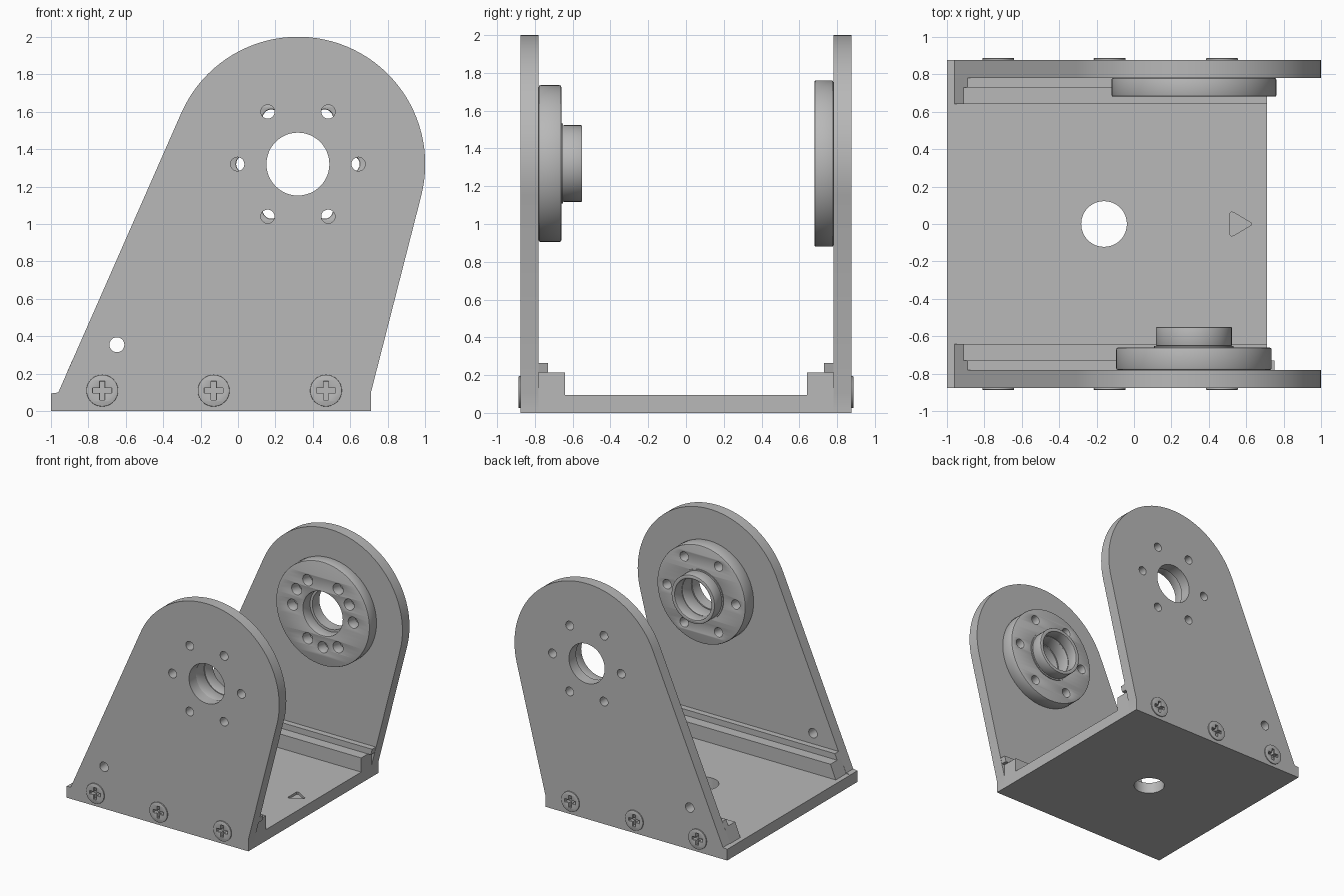
import bpy
from math import sin, cos, pi, atan2, acos, hypot, radians

if "Cube" in bpy.data.objects:
    bpy.data.objects.remove(bpy.data.objects["Cube"], do_unlink=True)

grey = bpy.data.materials.new("machined_grey")
grey.use_nodes = True
colour = (0.48, 0.48, 0.48, 1)
grey.diffuse_color = colour
grey.node_tree.nodes["Principled BSDF"].inputs["Base Color"].default_value = colour


def circle(cx, cy, r, n=32):
    return [(cx + r * cos(2 * pi * i / n), cy + r * sin(2 * pi * i / n)) for i in range(n)]


def cross(cx, cy, a=0.05, w=0.013):
    pts = []
    for k in range(4):
        c, s = round(cos(k * pi / 2)), round(sin(k * pi / 2))
        pts += [(cx + c * x - s * y, cy + s * x + c * y) for x, y in ((a, -w), (a, w), (w, w))]
    return pts


def slab(name, loops, lo, hi, axis="Y", bevel=0.0):
    """Extrude an outline (first loop) with holes (other loops) along an axis."""
    lo, hi = sorted((lo, hi))
    cu = bpy.data.curves.new(name, "CURVE")
    cu.dimensions = "2D"
    cu.fill_mode = "BOTH"
    cu.extrude = (hi - lo) / 2 - bevel
    cu.bevel_depth = bevel
    cu.bevel_resolution = 1
    cu.offset = -bevel
    for pts in loops:
        sp = cu.splines.new("POLY")
        sp.points.add(len(pts) - 1)
        for p, (x, y) in zip(sp.points, pts):
            p.co = (x, y, 0, 1)
        sp.use_cyclic_u = True
    ob = bpy.data.objects.new(name, cu)
    bpy.context.collection.objects.link(ob)
    mid = (lo + hi) / 2
    if axis == "Y":
        ob.rotation_euler.x = pi / 2
        ob.location.y = mid
    else:
        ob.location.z = mid
    cu.materials.append(grey)
    bpy.ops.object.select_all(action="DESELECT")
    ob.select_set(True)
    bpy.context.view_layer.objects.active = ob
    bpy.ops.object.convert(target="MESH")
    ob = bpy.context.view_layer.objects.active
    bpy.ops.object.mode_set(mode="EDIT")
    bpy.ops.mesh.select_all(action="SELECT")
    bpy.ops.mesh.remove_doubles(threshold=0.0001)
    bpy.ops.mesh.normals_make_consistent(inside=False)
    bpy.ops.object.mode_set(mode="OBJECT")
    bpy.ops.object.shade_smooth_by_angle(angle=radians(30))
    return ob


# Shared layout
CX, CZ, R = 0.32, 1.32, 0.68
IN, OUT = 0.78, 0.875
screws = (-0.725, -0.13, 0.47)
SZ = 0.11


def tangent(px, pz, side):
    """Angle at which a line from a point touches the rounded top."""
    dx, dz = px - CX, pz - CZ
    return atan2(dz, dx) + side * acos(R / hypot(dx, dz))


def ring(r, hole, degrees):
    return [circle(CX + r * cos(radians(d)), CZ + r * sin(radians(d)), hole, 20) for d in degrees]


# Base plate with drain hole and engraved arrow
arrow = [(0.51, -0.055), (0.52, -0.065), (0.535, -0.06), (0.625, -0.006),
         (0.625, 0.006), (0.535, 0.06), (0.52, 0.065), (0.51, 0.055)]
base = [(-1, -IN), (0.71, -IN), (0.71, IN), (-1, IN)]
slab("base_plate", [base, circle(-0.16, 0, 0.122, 48), arrow], 0, 0.095, "Z")
slab("arrow_floor", [arrow], 0, 0.075, "Z")

# Side plate outline with rounded top
a0 = tangent(0.71, 0.1, 1)
a1 = tangent(-0.96, 0.1, -1) + 2 * pi
arc = [a0 + (a1 - a0) * i / 48 for i in range(49)]
outline = [(-1, 0), (0.71, 0), (0.71, 0.1)]
outline += [(CX + R * cos(a), CZ + R * sin(a)) for a in arc]
outline += [(-0.96, 0.1), (-1, 0.095)]
six = range(0, 360, 60)
plate_holes = [circle(CX, CZ, 0.168, 48), circle(-0.647, 0.355, 0.04, 24)]
plate_holes += ring(0.323, 0.037, six) + [cross(x, SZ) for x in screws]
ledge = [(-0.96, 0.095), (0.71, 0.095), (0.71, 0.215), (-0.91, 0.215)]
step = [(-0.91, 0.215), (0.738, 0.215), (0.75, 0.265), (-0.888, 0.265)]

for side, s in (("front", -1), ("back", 1)):
    slab(side + "_side_plate", [outline] + plate_holes, s * IN, s * OUT)
    slab(side + "_ledge", [ledge], s * 0.64, s * IN)
    slab(side + "_step", [step], s * 0.73, s * IN)
    for i, x in enumerate(screws):
        slab(f"{side}_screw_{i}", [circle(x, SZ, 0.085), cross(x, SZ)],
             s * OUT, s * 0.886, bevel=0.003)
        slab(f"{side}_screw_recess_{i}", [cross(x, SZ)], s * 0.8, s * 0.845)

# Front flange with raised collar
bore = circle(CX, CZ, 0.172, 48)
slab("front_flange", [circle(CX, CZ, 0.415, 64), bore] + ring(0.323, 0.037, six),
     -IN, -0.66, bevel=0.01)
slab("collar_shoulder", [circle(CX, CZ, 0.212, 48), bore], -0.66, -0.652)
slab("collar", [circle(CX, CZ, 0.203, 48), bore], -0.652, -0.55, bevel=0.006)

# Back flange with three groups of three holes
nine = [d + k for k in (0, 120, 240) for d in (0, 30, 60)]
slab("back_flange", [circle(CX, CZ, 0.44, 64), circle(CX, CZ, 0.185, 48)]
     + ring(0.285, 0.045, nine), 0.68, IN, bevel=0.008)
